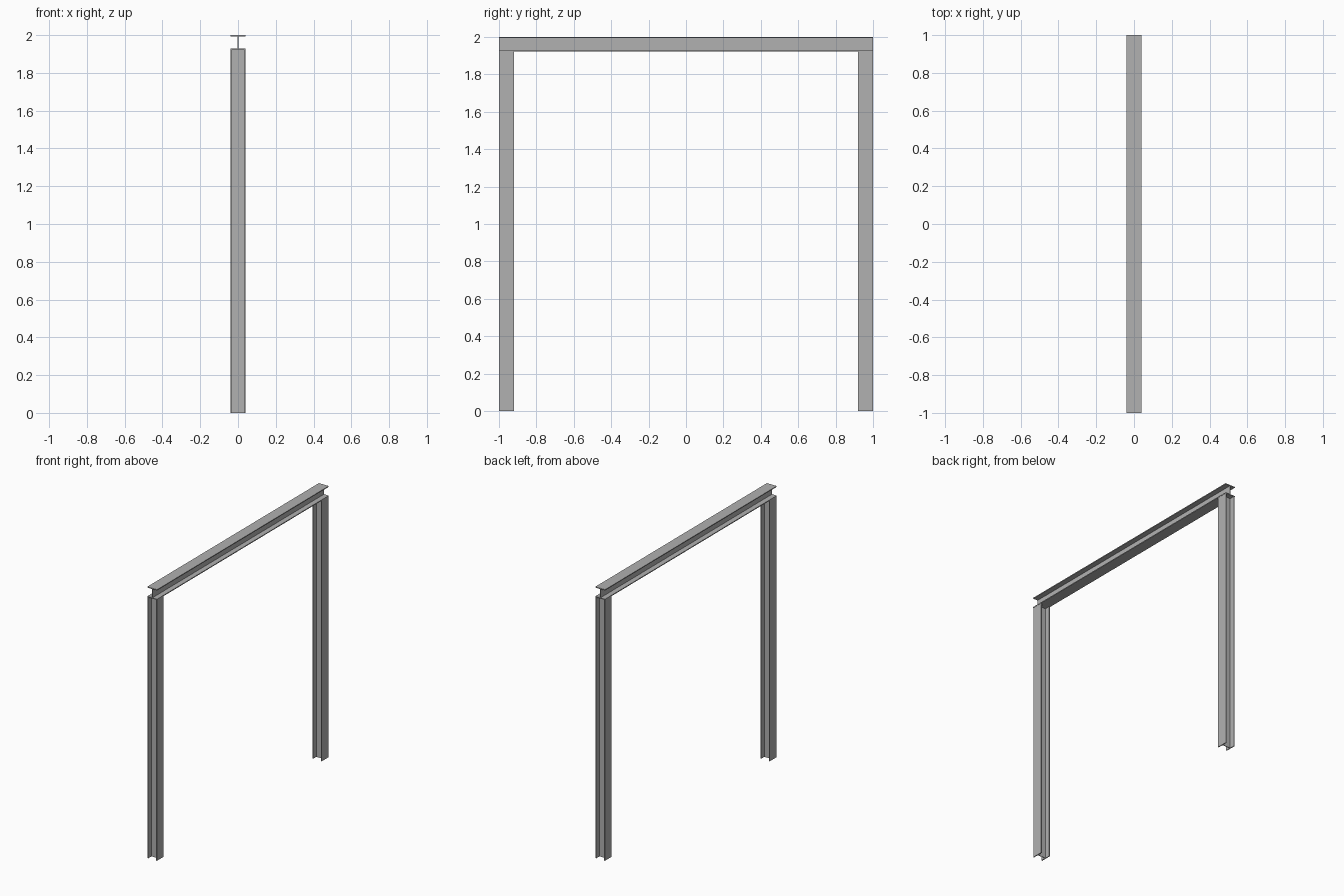
import bpy, bmesh, math
from mathutils import Matrix, Vector

if "Cube" in bpy.data.objects:
    bpy.data.objects.remove(bpy.data.objects["Cube"])

B, H = 0.08, 0.0768          # flange width, section depth
TF, TW = 0.0064, 0.004       # flange and web thickness

steel = bpy.data.materials.new("dark_steel")
steel.diffuse_color = (0.44, 0.44, 0.44, 1)
steel.use_nodes = True
steel.node_tree.nodes["Principled BSDF"].inputs["Base Color"].default_value = steel.diffuse_color


def i_profile():
    # One quarter of the section, then mirrored around
    q = [(B / 2, H / 2), (B / 2, H / 2 - TF), (TW / 2, H / 2 - TF)]
    right = q + [(x, -y) for x, y in reversed(q)]
    return right + [(-x, y) for x, y in reversed(right)]


def steel_section(name, length, matrix):
    # Extrude the profile along local z, then place it
    bm = bmesh.new()
    face = bm.faces.new([bm.verts.new((x, y, 0)) for x, y in i_profile()])
    ext = bmesh.ops.extrude_face_region(bm, geom=[face])
    bmesh.ops.translate(bm, vec=Vector((0, 0, length)),
                        verts=[v for v in ext["geom"] if isinstance(v, bmesh.types.BMVert)])
    bmesh.ops.recalc_face_normals(bm, faces=bm.faces)
    bm.transform(matrix)
    me = bpy.data.meshes.new(name)
    bm.to_mesh(me)
    bm.free()
    me.materials.append(steel)
    bpy.context.collection.objects.link(bpy.data.objects.new(name, me))


# Columns: flanges face +x and -x
for name, side in (("front_column", -1), ("back_column", 1)):
    steel_section(name, 2 - H, Matrix.Translation((0, side * (1 - B / 2), 0))
                  @ Matrix.Rotation(math.pi / 2, 4, 'Z'))

# Beam resting on both columns, flanges top and bottom
steel_section("top_beam", 2, Matrix.Translation((0, 1, 2 - H / 2))
              @ Matrix.Rotation(math.pi / 2, 4, 'X'))
